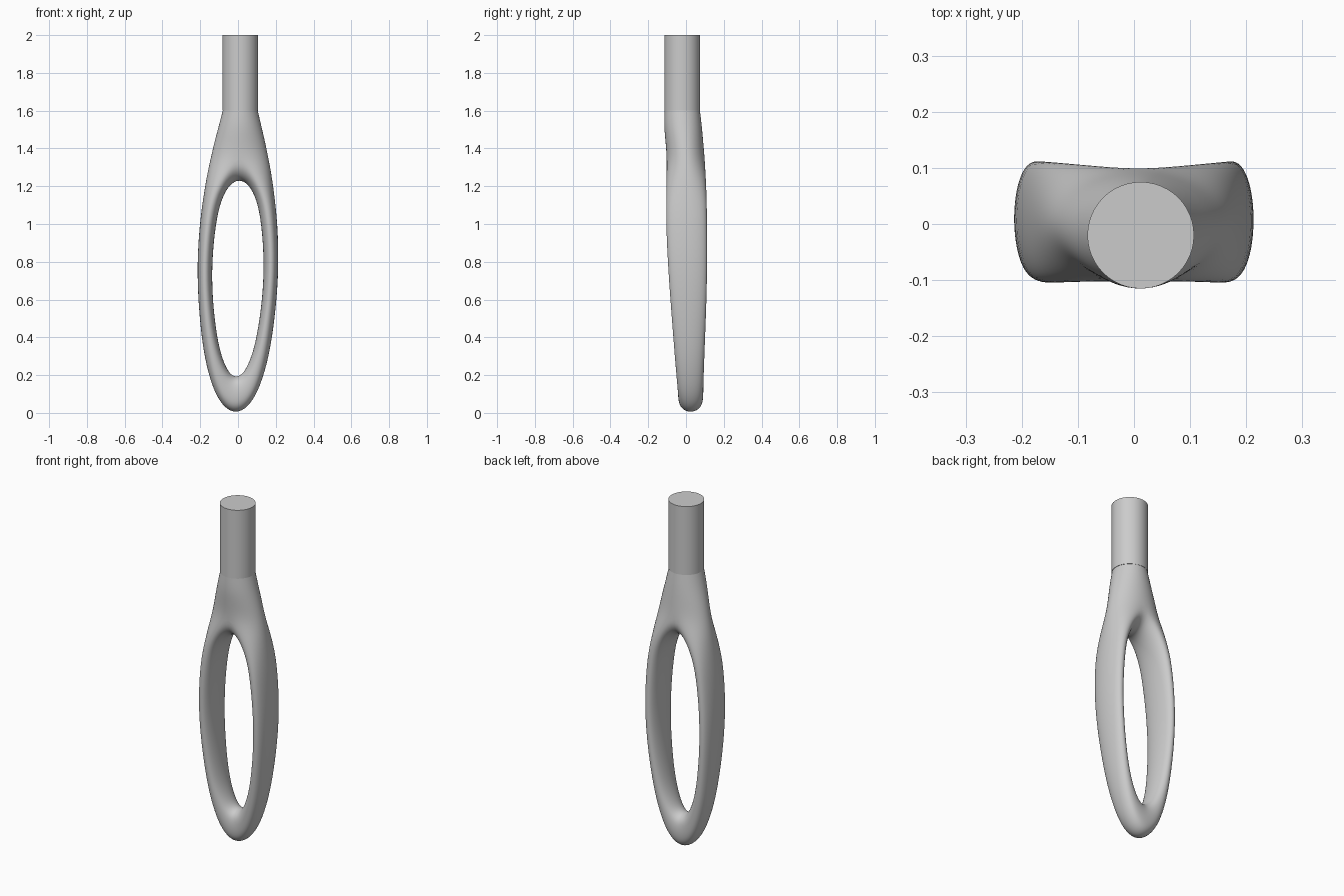
import bpy, bmesh, math

if "Cube" in bpy.data.objects:
    bpy.data.objects.remove(bpy.data.objects["Cube"])

SEG = 8  # segments per half cross-section

# Each section: inner (x,z), ridge (x,z) or None for midpoint, outer (x,z), front y, back y, roundness
# Above the crotch there is no inner side.
sections = [
    (None,          (0, 1.60),    (.095, 1.60),  -.116, .076, 1),
    (None,          (0, 1.52),    (.115, 1.52),  -.119, .086, 1),
    (None,          (0, 1.44),    (.136, 1.44),  -.111, .093, 1),
    ((0, 1.235),    (0, 1.36),    (.156, 1.35),  -.104, .100, 1),
    ((.050, 1.210), (.085, 1.26), (.173, 1.26),  -.105, .107, 1),
    ((.094, 1.13),  None,         (.190, 1.14),  -.107, .112, .9),
    ((.121, 1.00),  None,         (.207, 1.00),  -.108, .114, .9),
    ((.138, .80),   None,         (.217, .80),   -.099, .115, .9),
    ((.132, .60),   None,         (.209, .60),   -.085, .111, .9),
    ((.105, .40),   None,         (.188, .40),   -.069, .103, .9),
    ((.078, .295),  None,         (.161, .25),   -.059, .098, .85),
    ((.045, .222),  None,         (.117, .11),   -.049, .094, .75),
    ((.020, .199),  None,         (.062, .025),  -.044, .093, .7),
    ((0, .193),     None,         (0, -.005),    -.043, .093, .7),
]


def arc(ridge, tip, yf, yb, p):
    """Half ellipse from the front ridge, over the tip, to the back ridge."""
    pts = []
    for k in range(SEG + 1):
        t = -math.pi / 2 + math.pi * k / SEG
        c = max(0.0, math.cos(t)) if 0 < k < SEG else 0.0
        c = c ** p if c else 0.0
        pts.append((ridge[0] + (tip[0] - ridge[0]) * c,
                    (yf + yb) / 2 + (yb - yf) / 2 * math.sin(t),
                    ridge[1] + (tip[1] - ridge[1]) * c))
    return pts


# Looped body, built as two mirrored halves
bm = bmesh.new()
for side in (1, -1):
    prev = [None, None]
    for inner, ridge, outer, yf, yb, p in sections:
        if ridge is None:
            ridge = ((inner[0] + outer[0]) / 2, (inner[1] + outer[1]) / 2)
        for i, tip in enumerate((outer, inner)):
            if tip is None:
                continue
            row = [bm.verts.new((x * side, y, z)) for x, y, z in arc(ridge, tip, yf, yb, p)]
            if prev[i]:
                for k in range(SEG):
                    bm.faces.new((prev[i][k], prev[i][k + 1], row[k + 1], row[k]))
            prev[i] = row
bmesh.ops.remove_doubles(bm, verts=bm.verts, dist=1e-4)
# Slight sideways lean
for v in bm.verts:
    v.co.x += .015 * (v.co.z - .8)
bmesh.ops.recalc_face_normals(bm, faces=bm.faces)
for f in bm.faces:
    f.smooth = True
mesh = bpy.data.meshes.new("loop_handle")
bm.to_mesh(mesh)
bm.free()
handle = bpy.data.objects.new("loop_handle", mesh)
bpy.context.collection.objects.link(handle)
sub = handle.modifiers.new("smooth", 'SUBSURF')
sub.levels = sub.render_levels = 2

# Round shaft on top
bpy.ops.mesh.primitive_cylinder_add(vertices=48, radius=.095, depth=.4, location=(.012, -.02, 1.8))
shaft = bpy.context.object
shaft.name = "shaft"
bpy.ops.object.shade_smooth_by_angle()
